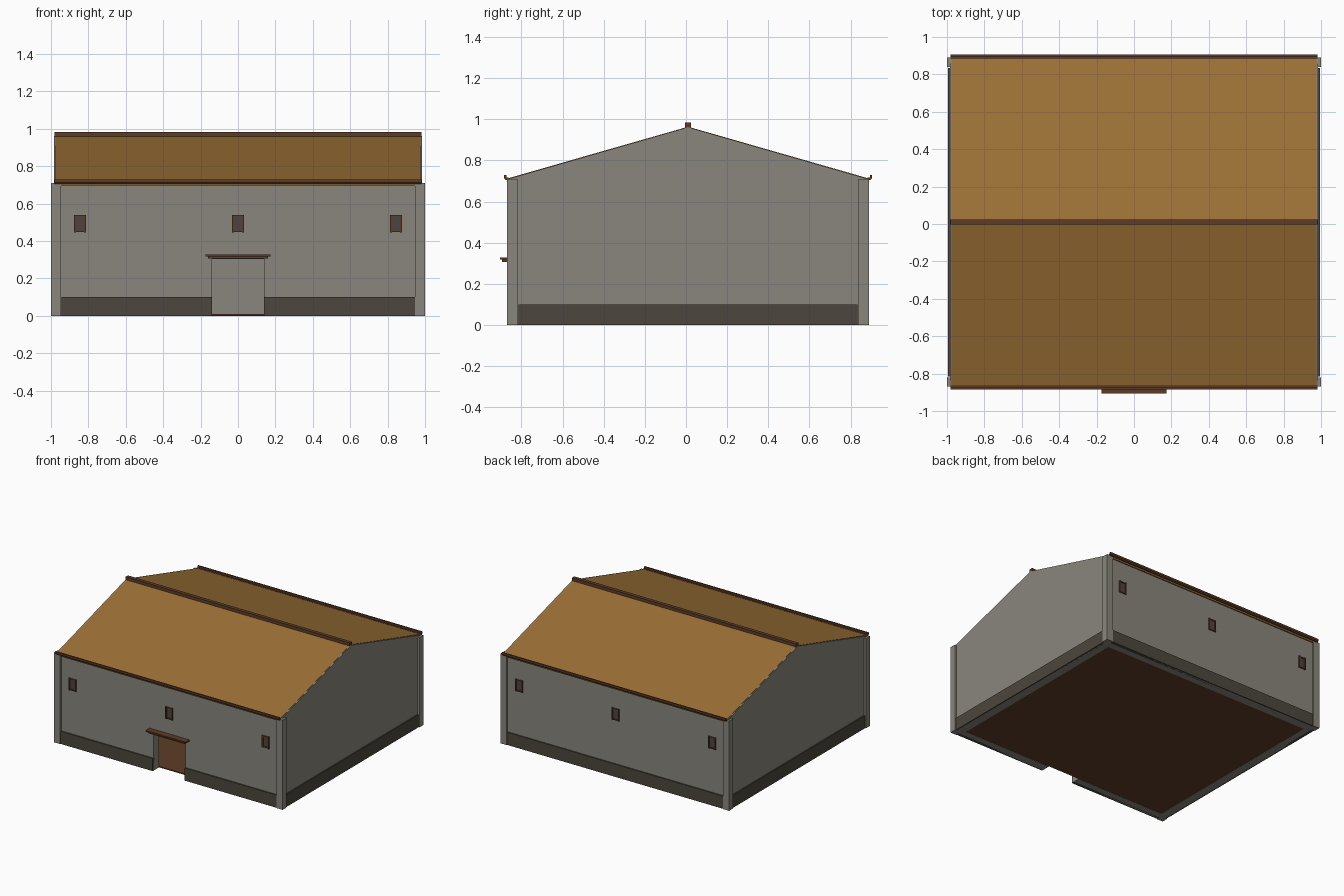
import bpy, bmesh

if "Cube" in bpy.data.objects:
    bpy.data.objects.remove(bpy.data.objects["Cube"])

CY = 0.01      # middle of the building along y
DEPTH = 0.88   # half depth over the corner posts
EAVE, RIDGE = 0.71, 0.962
DOOR = 0.14    # half width of the doorway


def material(name, r, g, b):
    m = bpy.data.materials.new(name)
    m.use_nodes = True
    m.diffuse_color = (r, g, b, 1)
    m.node_tree.nodes["Principled BSDF"].inputs["Base Color"].default_value = (r, g, b, 1)
    return m


plaster = material("grey plaster", 0.248, 0.24, 0.2)
stone = material("dark stone", 0.072, 0.062, 0.047)
tan = material("tan roofing", 0.33, 0.163, 0.036)
wood = material("dark wood", 0.11, 0.046, 0.02)
glass = material("dark glass", 0.07, 0.06, 0.052)


def prism(name, profile, x0, x1, mat):
    """Extrude a (y, z) outline, y measured from the building's middle, along x."""
    bm = bmesh.new()
    face = bm.faces.new([bm.verts.new((x0, y + CY, z)) for y, z in profile])
    moved = bmesh.ops.extrude_face_region(bm, geom=[face])["geom"]
    bmesh.ops.translate(bm, vec=(x1 - x0, 0, 0),
                        verts=[v for v in moved if isinstance(v, bmesh.types.BMVert)])
    bmesh.ops.recalc_face_normals(bm, faces=bm.faces)
    mesh = bpy.data.meshes.new(name)
    bm.to_mesh(mesh)
    bm.free()
    mesh.materials.append(mat)
    obj = bpy.data.objects.new(name, mesh)
    bpy.context.collection.objects.link(obj)
    return obj


def box(name, xs, ys, zs, mat):
    (y0, y1), (z0, z1) = ys, zs
    return prism(name, [(y0, z0), (y1, z0), (y1, z1), (y0, z1)], min(xs), max(xs), mat)


def side_box(name, side, xs, ys, zs, mat):
    """Box on the front (-1) or back (+1), with ys given as distances outward."""
    return box(name, xs, sorted(side * y for y in ys), zs, mat)


# Floor
box("floor", (-0.92, 0.92), (-0.8, 0.8), (0.002, 0.01), wood)

# Front and back walls, the front one open at the door
WALL = (0.8, 0.866)
side_box("back_wall", 1, (-0.95, 0.95), WALL, (0, 0.7), plaster)
side_box("wall_over_door", -1, (-DOOR, DOOR), WALL, (0.305, 0.7), plaster)
for s, label in ((-1, "right"), (1, "left")):
    side_box("front_wall_" + label, -1, (s * DOOR, s * 0.95), WALL, (0, 0.7), plaster)
    side_box("front_plinth_" + label, -1, (s * DOOR, s * 0.945), (0.85, 0.876), (0, 0.1), stone)
side_box("back_plinth", 1, (-0.945, 0.945), (0.85, 0.876), (0, 0.1), stone)

# End walls, gables, plinths and corner posts
for s, label in ((-1, "right"), (1, "left")):
    box("end_wall_" + label, (s * 0.92, s * 0.984), (-0.83, 0.83), (0, EAVE), plaster)
    prism("gable_" + label, [(-0.875, EAVE), (0.875, EAVE), (0, RIDGE)],
          s * 0.92, s * 0.984, plaster)
    box("end_plinth_" + label, (s * 0.97, s * 0.994), (-0.825, 0.825), (0, 0.1), stone)
    for side, end in ((-1, "front"), (1, "back")):
        side_box(f"corner_post_{end}_{label}", side, (s * 0.947, s), (0.83, DEPTH),
                 (0, EAVE), plaster)

# Roof slopes, ridge cap and gutters
for side, label in ((-1, "front"), (1, "back")):
    slope = [(0, RIDGE + 0.002), (0, RIDGE - 0.02),
             (side * 0.88, EAVE - 0.016), (side * 0.88, EAVE + 0.002)]
    prism("roof_" + label, slope, -0.976, 0.976, tan)
    trough = [(0.872, 0.706), (0.888, 0.706), (0.895, 0.714), (0.895, 0.729),
              (0.884, 0.729), (0.884, 0.716), (0.872, 0.716)]
    prism("gutter_" + label, [(side * y, z) for y, z in trough], -0.98, 0.98, wood)
box("ridge_cap", (-0.98, 0.98), (-0.014, 0.014), (RIDGE - 0.008, 0.984), wood)

# Canopy over the door
side_box("canopy_board", -1, (-0.175, 0.175), (0.86, 0.915), (0.318, 0.328), wood)
side_box("canopy_support", -1, (-0.16, 0.16), (0.86, 0.905), (0.306, 0.318), wood)

# Small framed windows, three on each long side
Z0, Z1 = 0.445, 0.54
for side, label in ((-1, "front"), (1, "back")):
    for x, place in ((-0.845, "right"), (0, "middle"), (0.845, "left")):
        tag = f"{label}_{place}"
        side_box("window_pane_" + tag, side, (x - 0.022, x + 0.022), (0.865, 0.87),
                 (Z0 + 0.008, Z1 - 0.008), glass)
        for s in (-1, 1):
            side_box(f"window_jamb_{tag}", side, (x + s * 0.021, x + s * 0.031),
                     (0.86, 0.877), (Z0, Z1), wood)
        for z, part in ((Z0 + 0.002, "sill"), (Z1 - 0.01, "head")):
            side_box(f"window_{part}_{tag}", side, (x - 0.021, x + 0.021),
                     (0.86, 0.875), (z, z + 0.008), wood)
